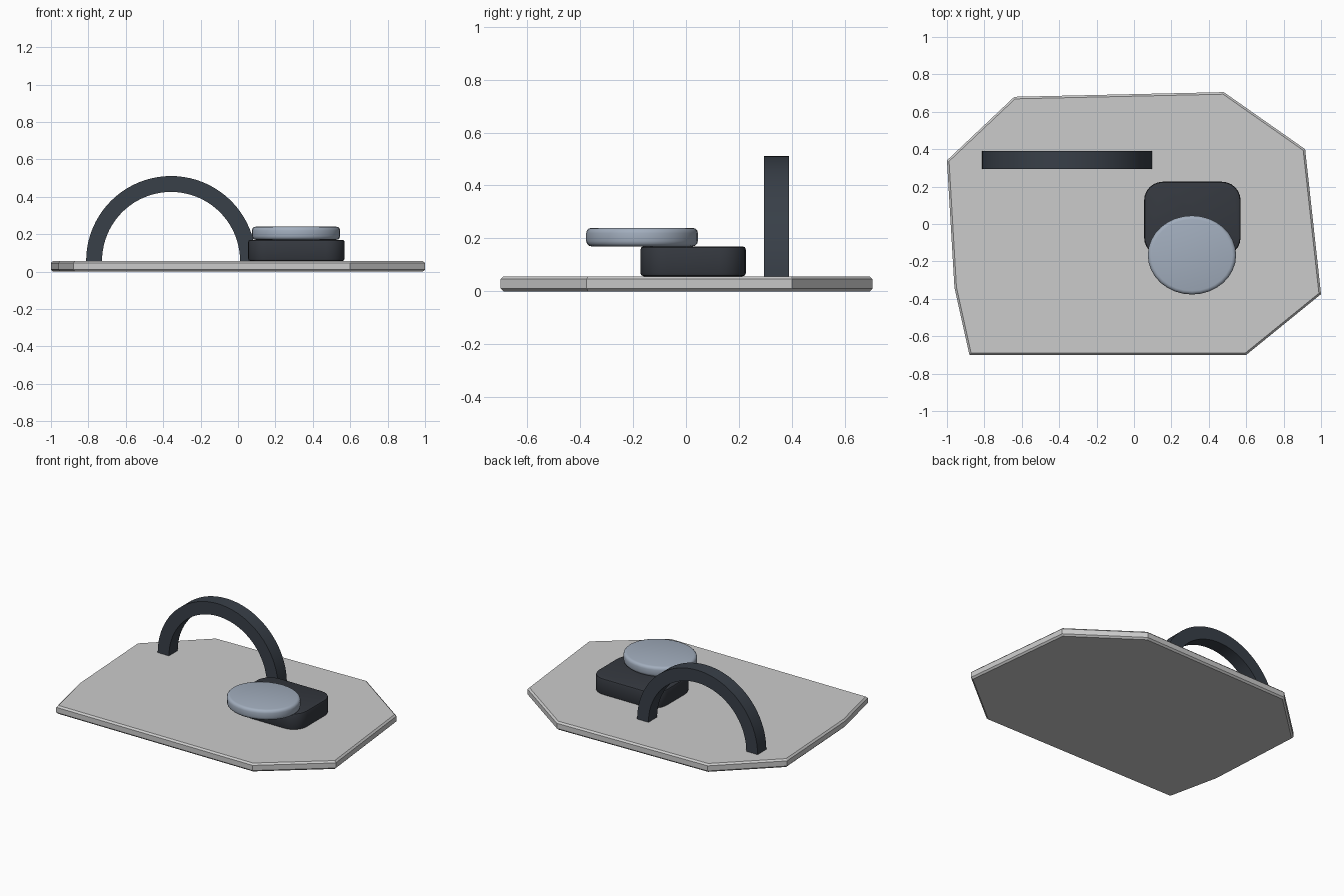
import bpy, bmesh, math

if "Cube" in bpy.data.objects:
    bpy.data.objects.remove(bpy.data.objects["Cube"])

def material(name, rgb):
    m = bpy.data.materials.new(name)
    m.diffuse_color = (*rgb, 1)
    m.use_nodes = True
    m.node_tree.nodes["Principled BSDF"].inputs["Base Color"].default_value = m.diffuse_color
    return m

def prism(name, pts, depth, mat=None, bevel=0, segments=1, smooth=None):
    """Extrude an outline along z, bevelling the rims of both caps."""
    bm = bmesh.new()
    face = bm.faces.new([bm.verts.new((x, y, 0)) for x, y in pts])
    ext = bmesh.ops.extrude_face_region(bm, geom=[face])
    verts = [g for g in ext["geom"] if isinstance(g, bmesh.types.BMVert)]
    bmesh.ops.translate(bm, verts=verts, vec=(0, 0, depth))
    bmesh.ops.recalc_face_normals(bm, faces=bm.faces)
    if bevel:
        rims = [e for e in bm.edges if abs(e.verts[0].co.z - e.verts[1].co.z) < 1e-5]
        bmesh.ops.bevel(bm, geom=rims, offset=bevel, segments=segments,
                        profile=0.5, affect='EDGES')
    mesh = bpy.data.meshes.new(name)
    bm.to_mesh(mesh)
    bm.free()
    obj = bpy.data.objects.new(name, mesh)
    bpy.context.collection.objects.link(obj)
    if mat:
        mesh.materials.append(mat)
    if smooth:
        bpy.ops.object.select_all(action='DESELECT')
        obj.select_set(True)
        bpy.context.view_layer.objects.active = obj
        bpy.ops.object.shade_smooth_by_angle(angle=math.radians(smooth))
    return obj

def arc(cx, cy, rx, ry, a0, a1, n):
    return [(cx + rx * math.cos(math.radians(a0 + (a1 - a0) * i / n)),
             cy + ry * math.sin(math.radians(a0 + (a1 - a0) * i / n)))
            for i in range(n + 1)]

dark = material("dark", (0.035, 0.04, 0.05))
dark_blue = material("dark_blue", (0.04, 0.05, 0.065))
steel = material("steel", (0.36, 0.42, 0.51))
stone = material("stone", (0.66, 0.66, 0.68))
top = 0.057

# Irregular base slab
prism("base_slab", [(-1, 0.34), (-0.96, -0.34), (-0.88, -0.7), (0.6, -0.7),
                    (1, -0.375), (0.915, 0.4), (0.48, 0.705), (-0.64, 0.68)],
      top, stone, bevel=0.011)

# Half-ring arch, standing upright
outline = arc(0, 0, 0.454, 0.454, 0, 180, 40) + arc(0, 0, 0.369, 0.369, 180, 0, 40)
arch = prism("arch", outline, 0.094, dark_blue, smooth=30)
arch.rotation_euler.x = math.pi / 2
arch.location = (-0.358, 0.389, top)

# Rounded block
hx, hy, r = 0.258, 0.199, 0.1
block_outline = []
for sx, sy, a in ((1, 1, 0), (-1, 1, 90), (-1, -1, 180), (1, -1, 270)):
    block_outline += arc(sx * (hx - r), sy * (hy - r), r, r, a, a + 90, 6)
block = prism("block", block_outline, 0.113, dark, bevel=0.012, segments=2, smooth=30)
block.location = (0.312, 0.027, top)

# Oval disc overhanging the block
disc = prism("disc", arc(0, 0, 0.236, 0.211, 0, 360, 32)[:-1], 0.07, steel,
             bevel=0.02, segments=3, smooth=35)
disc.location = (0.31, -0.166, 0.17)
